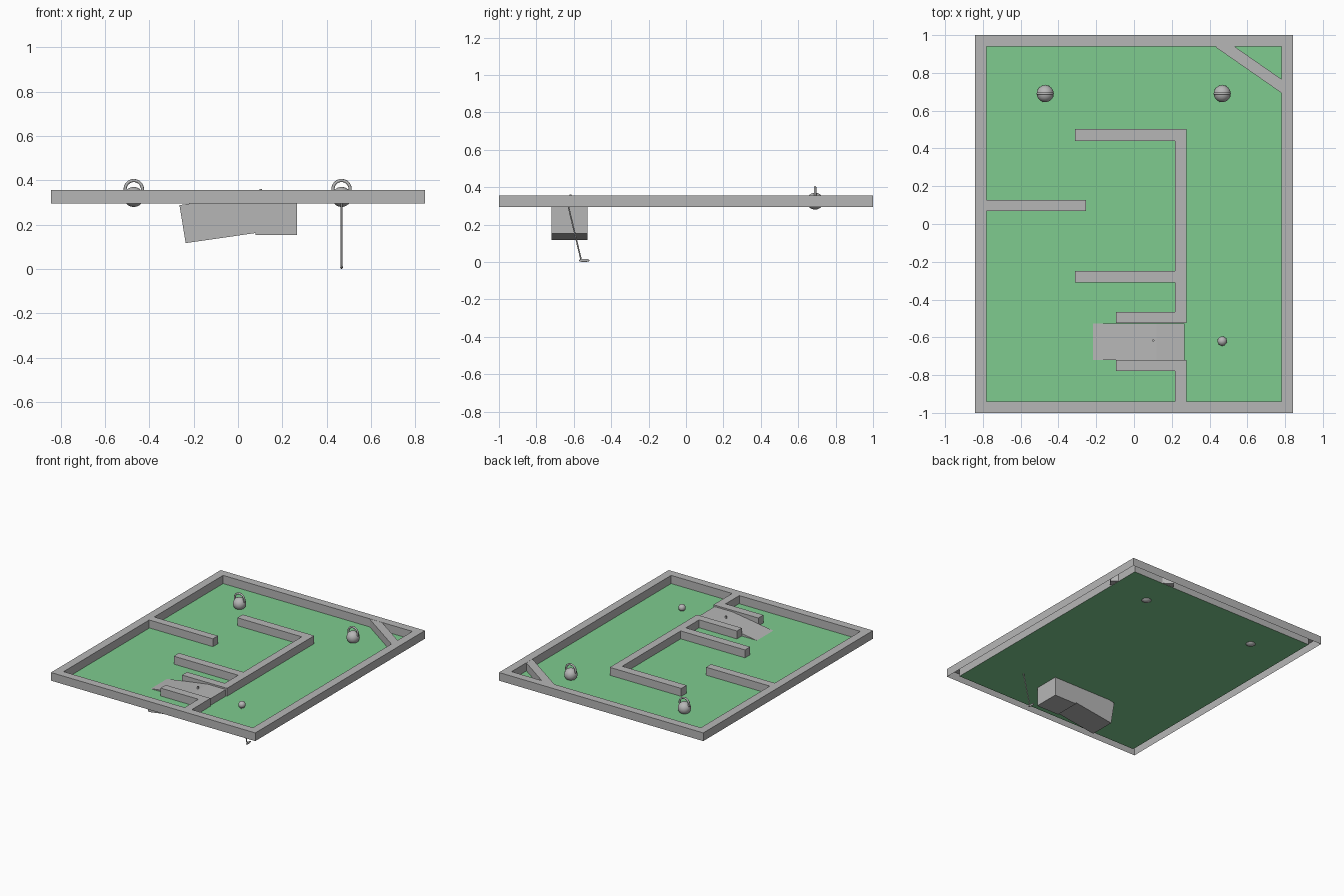
import bpy, bmesh, math
from mathutils import Vector

if "Cube" in bpy.data.objects:
    bpy.data.objects.remove(bpy.data.objects["Cube"])


def material(name, rgb):
    m = bpy.data.materials.new(name)
    m.diffuse_color = (*rgb, 1)
    m.use_nodes = True
    m.node_tree.nodes["Principled BSDF"].inputs["Base Color"].default_value = m.diffuse_color
    return m


GREY = material("grey", (0.47, 0.47, 0.47))
GREEN = material("turf_green", (0.21, 0.60, 0.275))
FLOOR, TOP = 0.295, 0.356


def finish(name, bm, mat):
    bmesh.ops.recalc_face_normals(bm, faces=bm.faces)
    me = bpy.data.meshes.new(name)
    bm.to_mesh(me)
    bm.free()
    me.materials.append(mat)
    ob = bpy.data.objects.new(name, me)
    bpy.context.collection.objects.link(ob)
    return ob


def prism(name, points, offset, mat=GREY):
    """Closed prism: polygon of 3D points swept by an offset."""
    bm = bmesh.new()
    face = bm.faces.new([bm.verts.new(p) for p in points])
    new = bmesh.ops.extrude_face_region(bm, geom=[face], use_keep_orig=True)["geom"]
    bmesh.ops.translate(bm, vec=offset, verts=[v for v in new if isinstance(v, bmesh.types.BMVert)])
    return finish(name, bm, mat)


def wall(name, x0, x1, y0, y1):
    z = FLOOR + 0.002
    prism(name, [(x0, y0, z), (x1, y0, z), (x1, y1, z), (x0, y1, z)], (0, 0, TOP - z))


def smooth(ob):
    for p in ob.data.polygons:
        p.use_smooth = True


def ball(name, loc, radii):
    bm = bmesh.new()
    bmesh.ops.create_uvsphere(bm, u_segments=32, v_segments=16, radius=1)
    bmesh.ops.scale(bm, vec=radii, verts=bm.verts)
    bmesh.ops.translate(bm, vec=loc, verts=bm.verts)
    smooth(finish(name, bm, GREY))


def rod(name, a, b, r):
    a, b = Vector(a), Vector(b)
    bm = bmesh.new()
    bmesh.ops.create_cone(bm, cap_ends=True, segments=12, radius1=r, radius2=r, depth=(b - a).length)
    bmesh.ops.rotate(bm, matrix=(b - a).to_track_quat('Z', 'Y').to_matrix(), verts=bm.verts)
    bmesh.ops.translate(bm, vec=(a + b) / 2, verts=bm.verts)
    finish(name, bm, GREY)


# Outer frame, open underneath
OX, OY, IX, IY = 0.843, 1.0, 0.781, 0.94
bm = bmesh.new()
rings = [[bm.verts.new((sx * w, sy * d, z)) for sx, sy in ((-1, -1), (1, -1), (1, 1), (-1, 1))]
         for w, d, z in ((OX, OY, FLOOR), (OX, OY, TOP), (IX, IY, TOP), (IX, IY, FLOOR))]
for r0, r1 in zip(rings, rings[1:]):
    for i in range(4):
        j = (i + 1) % 4
        bm.faces.new((r0[i], r0[j], r1[j], r1[i]))
finish("outer_frame", bm, GREY)

# Green playing surface
bm = bmesh.new()
bm.faces.new([bm.verts.new((sx * IX, sy * IY, FLOOR)) for sx, sy in ((-1, -1), (1, -1), (1, 1), (-1, 1))])
finish("turf", bm, GREEN)

# Inner walls
wall("divider_long", 0.218, 0.277, -0.525, 0.503)
wall("divider_short", 0.218, 0.277, -IY, -0.719)
wall("arm_back", -0.313, 0.218, 0.44, 0.503)
wall("arm_left", -IX, -0.255, 0.069, 0.128)
wall("arm_middle", -0.313, 0.218, -0.31, -0.249)
wall("ramp_side_back", -0.094, 0.218, -0.525, -0.466)
wall("ramp_side_front", -0.094, 0.218, -0.779, -0.719)

# Diagonal corner wall, its ends running into the frame
a, b = Vector((0.479, 0.94, FLOOR + 0.002)), Vector((0.781, 0.73, FLOOR + 0.002))
d = (b - a).normalized()
n = Vector((-d.y, d.x, 0)) * 0.03
a, b = a - d * 0.035, b + d * 0.035
prism("corner_wall", [a - n, b - n, b + n, a + n], (0, 0, TOP - FLOOR - 0.003))

# Ramp and tunnel block below the board
Y0, DEPTH = -0.719, 0.193
tilted = [(-0.264, 0.288), (-0.236, 0.117), (0.085, 0.163), (0.12, 0.163), (0.12, 0.345)]
level = [(0.08, 0.153), (0.267, 0.153), (0.267, 0.345), (0.12, 0.345), (0.08, 0.339)]
for name, prof in (("ramp_block", tilted), ("tunnel_block", level)):
    prism(name, [(x, Y0, z) for x, z in prof], (0, DEPTH, 0))

# Pin on the ramp
rod("ramp_pin", (0.102, -0.617, 0.30), (0.102, -0.617, 0.36), 0.006)

# Round weights with ring handles
for side, x in (("left", -0.47), ("right", 0.467)):
    ball(side + "_weight", (x, 0.69, 0.325), (0.045,) * 3)
    bpy.ops.mesh.primitive_torus_add(location=(x, 0.69, 0.36), rotation=(math.pi / 2, 0, 0),
                                     major_radius=0.039, minor_radius=0.007,
                                     major_segments=32, minor_segments=10)
    ring = bpy.context.object
    ring.name = side + "_weight_handle"
    ring.data.materials.append(GREY)
    smooth(ring)

# Small ball and the club hanging beneath it
ball("small_ball", (0.467, -0.62, 0.322), (0.025,) * 3)
rod("club_shaft", (0.467, -0.632, 0.31), (0.467, -0.561, 0.012), 0.004)
ball("club_head", (0.467, -0.544, 0.008), (0.006, 0.029, 0.008))
